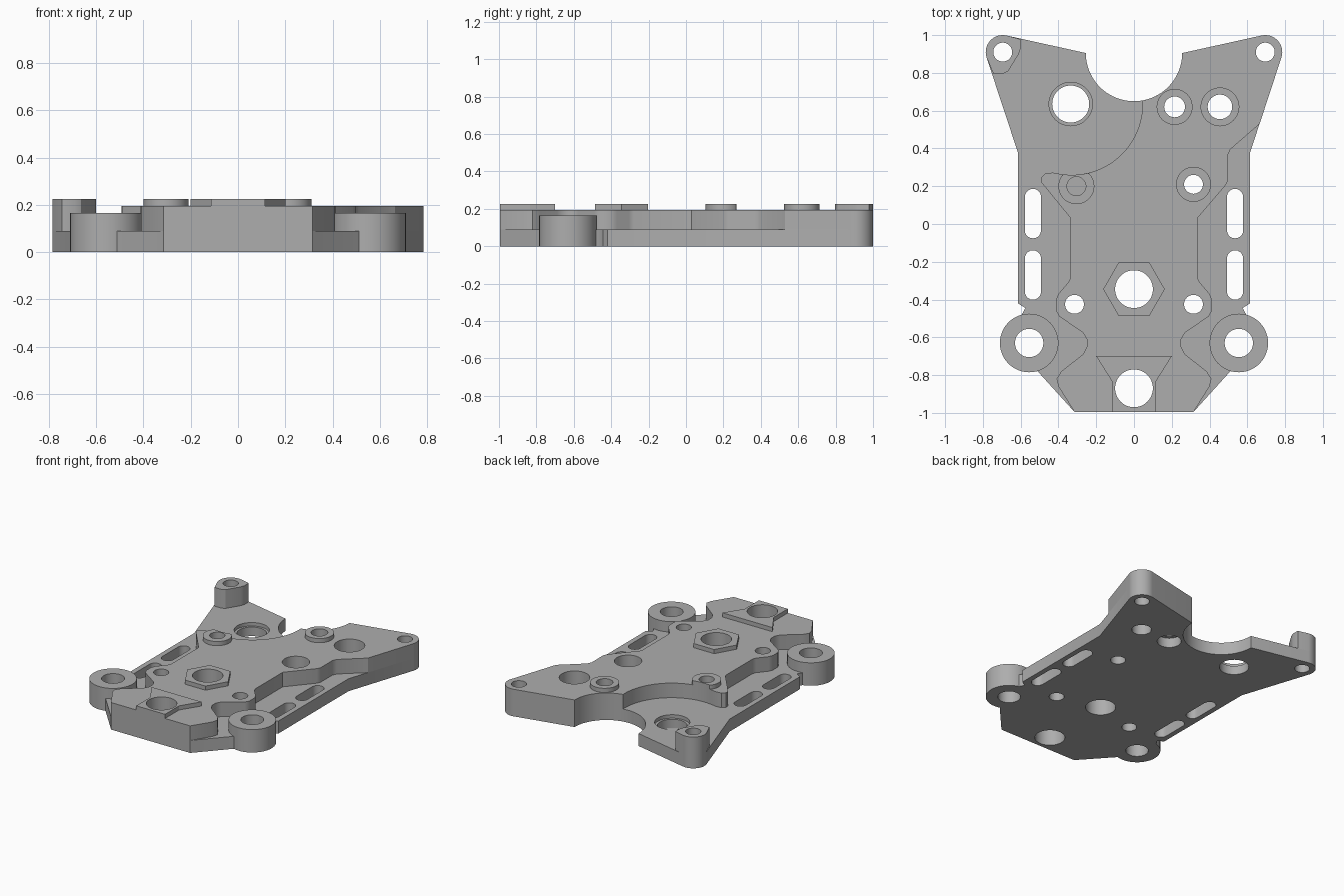
import bpy, bmesh
from math import cos, sin, radians, hypot

if "Cube" in bpy.data.objects:
    bpy.data.objects.remove(bpy.data.objects["Cube"])

grey = bpy.data.materials.new("plain grey")
grey.use_nodes = True
grey.diffuse_color = (0.42, 0.42, 0.42, 1)
grey.node_tree.nodes["Principled BSDF"].inputs["Base Color"].default_value = grey.diffuse_color


def arc(x, y, r, a0=0, a1=360, n=48):
    full = abs(a1 - a0) == 360
    steps = n if full else n + 1
    return [(x + r * cos(radians(a0 + (a1 - a0) * i / n)),
             y + r * sin(radians(a0 + (a1 - a0) * i / n))) for i in range(steps)]


def slot(x, y, half_len, r, angle):
    dx, dy = half_len * cos(radians(angle)), half_len * sin(radians(angle))
    return (arc(x + dx, y + dy, r, angle - 90, angle + 90, 10)
            + arc(x - dx, y - dy, r, angle + 90, angle + 270, 10))


def flip(points):
    return [(-x, y) for x, y in reversed(points)]


def prisms(name, shapes):
    """Extrude every (outline, bottom, top) into one object."""
    bm = bmesh.new()
    for points, low, high in shapes:
        face = bm.faces.new([bm.verts.new((x, y, low)) for x, y in points])
        new = bmesh.ops.extrude_face_region(bm, geom=[face])["geom"]
        for v in new:
            if isinstance(v, bmesh.types.BMVert):
                v.co.z = high
    bmesh.ops.recalc_face_normals(bm, faces=bm.faces[:])
    mesh = bpy.data.meshes.new(name)
    bm.to_mesh(mesh)
    bm.free()
    mesh.materials.append(grey)
    obj = bpy.data.objects.new(name, mesh)
    bpy.context.collection.objects.link(obj)
    return obj


# Shared outline pieces on the left (+x) side
tip = arc(0.695, 0.91, 0.09, 102, -18, 16)
nose = [(0.315, -0.995)]
CX, CY, CR = -0.33, 0.635, 0.375

# Base plate
side = tip + [(0.615, 0.38), (0.615, -0.42), (0.575, -0.445), (0.6, -0.49),
              (0.6, -0.7), (0.51, -0.78)] + nose
plate = prisms("base_plate", [(arc(0, 0.905, 0.255, 180, 360) + side + flip(side), 0, 0.09)])

# Raised deck, cut away by a round sweep at the back right
waist = [(0.335, 0.03), (0.335, -0.28), (0.345, -0.305), (0.4, -0.37), (0.412, -0.4),
         (0.412, -0.46), (0.395, -0.49), (0.27, -0.575), (0.25, -0.61), (0.25, -0.65),
         (0.27, -0.69), (0.385, -0.78), (0.41, -0.82), (0.4, -0.86)] + nose
deck_outline = (arc(0, 0.905, 0.255, -80, 0, 24) + tip
                + [(0.665, 0.53), (0.51, 0.395), (0.497, 0.365), (0.497, 0.23), (0.485, 0.205)]
                + waist + flip(waist)
                + [(-0.49, 0.22), (-0.492, 0.245), (-0.47, 0.268), (-0.43, 0.272)]
                + arc(CX, CY, CR, -98, 0, 36))
deck = prisms("raised_deck", [(deck_outline, 0.09, 0.195)])

# Front block: two corner pads with a slightly lower centre
pad = [(0.2, -0.7), (0.31, -0.7), (0.4, -0.86)] + nose + [(0.115, -0.995), (0.115, -0.835)]
pads = prisms("front_pads", [(pad, 0.195, 0.237), (flip(pad), 0.195, 0.237)])
centre = [(0.2, -0.7), (0.115, -0.835), (0.115, -0.995)]
bridge = prisms("front_bridge", [(centre + flip(centre), 0.195, 0.225)])

# Bosses and the rear post
bosses = prisms("side_bosses", [(arc(s * 0.555, -0.63, 0.155), 0, 0.165) for s in (1, -1)])
post_outline = flip(tip) + [(-0.6, 0.978), (-0.6, 0.93), (-0.61, 0.9), (-0.65, 0.835),
                            (-0.665, 0.81), (-0.69, 0.797), (-0.745, 0.797)]
post = prisms("rear_post", [(post_outline, 0.09, 0.225)])
hexagon = prisms("hex_boss", [(arc(0, -0.345, 0.163, n=6), 0.195, 0.225)])
trimmed = []
for x, y in arc(-0.305, 0.2, 0.095):
    k = max(1, CR / hypot(x - CX, y - CY))
    trimmed.append((CX + (x - CX) * k, CY + (y - CY) * k))
rings = prisms("deck_rings", [(arc(0.215, 0.62, 0.095), 0.195, 0.225), (trimmed, 0.195, 0.225)])

# Through holes and long slots
holes = [(0, -0.345, 0.1), (0, -0.87, 0.1), (-0.335, 0.635, 0.098), (0.215, 0.62, 0.055),
         (0.455, 0.62, 0.065), (0.315, 0.21, 0.05)]
for s in (1, -1):
    holes += [(s * 0.695, 0.91, 0.05), (s * 0.555, -0.63, 0.075), (s * 0.315, -0.425, 0.05)]
through = [(arc(*h), -0.1, 0.4) for h in holes]
through += [(slot(s * 0.535, y, 0.088, 0.043, 90), -0.1, 0.4)
            for s in (1, -1) for y in (0.055, -0.27)]

# Counterbores, blind hole and pad recesses
recesses = [(arc(-0.335, 0.635, 0.115), 0.065, 0.4), (arc(0.455, 0.62, 0.1), 0.08, 0.4),
            (arc(0.315, 0.21, 0.09), 0.08, 0.4), (arc(-0.305, 0.2, 0.05), 0.12, 0.4),
            (arc(0.215, 0.62, 0.08), -0.1, 0.07)]
for s in (1, -1):
    turn = 90 - s * -60
    recesses += [(arc(s * 0.25, -0.855, 0.063), 0.205, 0.4),
                 (slot(s * 0.283, -0.787, 0.08, 0.024, turn), 0.205, 0.4),
                 (slot(s * 0.213, -0.917, 0.08, 0.024, turn), 0.205, 0.4)]
cutters = [prisms("hole_cutter", through), prisms("recess_cutter", recesses)]

# Cut every part, then shade it
for part in (plate, deck, pads, bridge, bosses, post, hexagon, rings):
    bpy.ops.object.select_all(action="DESELECT")
    part.select_set(True)
    bpy.context.view_layer.objects.active = part
    for cutter in cutters:
        mod = part.modifiers.new("cut", "BOOLEAN")
        mod.object, mod.operation, mod.solver = cutter, "DIFFERENCE", "EXACT"
        bpy.ops.object.modifier_apply(modifier=mod.name)
    bpy.ops.object.shade_smooth_by_angle(angle=radians(30))
for cutter in cutters:
    bpy.data.objects.remove(cutter)
